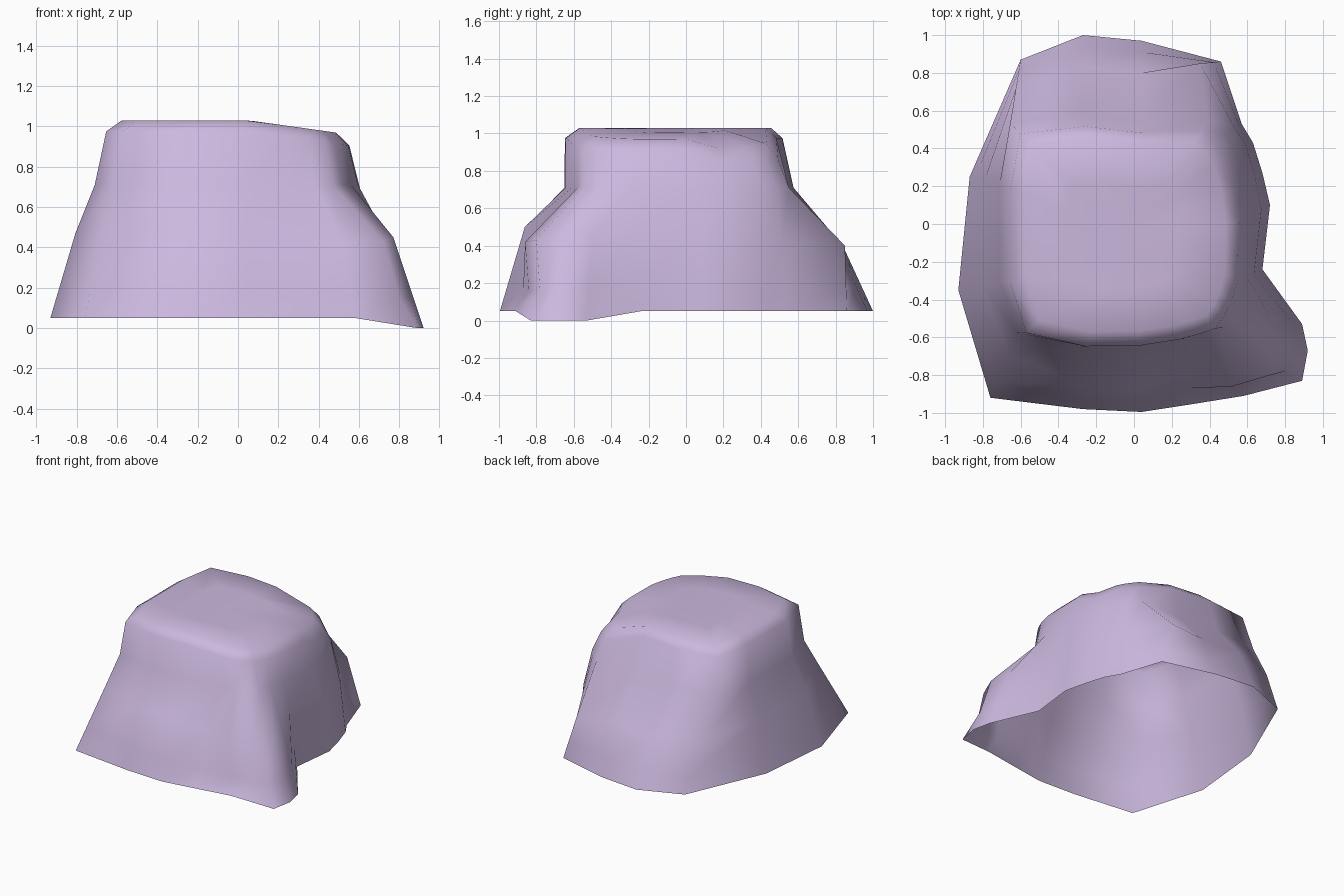
import bpy
from mathutils import Vector

if "Cube" in bpy.data.objects:
    bpy.data.objects.remove(bpy.data.objects["Cube"])

# Each column: foot (x, y) and shoulder (x, y), counter-clockwise from front left
COLUMNS = [
    (-.76, -.92, -.62, -.575), (-.27, -.98, -.28, -.65), (.04, -.995, .04, -.645),
    (.30, -.955, .27, -.61), (.58, -.91, .38, -.58), (.89, -.83, .47, -.55),
    (.92, -.67, .52, -.48), (.89, -.53, .56, -.40), (.68, -.24, .595, -.28),
    (.72, .10, .60, .04), (.68, .27, .575, .23), (.63, .43, .525, .41),
    (.57, .53, .47, .48), (.46, .86, .39, .55), (.04, .97, .04, .54),
    (-.27, 1.0, -.28, .575), (-.60, .87, -.655, .535), (-.87, .25, -.71, .22),
    (-.93, -.35, -.71, -.30),
]
# Waist points that depart from the plain taper: the front dent, the knob, the back spur
WAIST = {3: (.28, -.79, .43), 4: (.52, -.86, .42), 5: (.72, -.80, .43),
         6: (.77, -.66, .45), 7: (.73, -.50, .46), 8: (.635, -.27, .50),
         13: (.35, .85, .40), 14: (.04, .80, .42)}
# Share of the taper reached at the waist on the left side
TAPER = {0: .68, 16: .45, 17: .5, 18: .56}
# Undercut below the knob
ANKLE = {3: (.30, -.87, .17), 4: (.56, -.84, .16), 5: (.80, -.78, .15)}


def slope(x):
    """Top surface falls away toward the right."""
    return .14 * max(0, x - .05)


# Six rings: foot, ankle, waist, shoulder, brow and top edge
rings = [[] for _ in range(6)]
for i, (fx, fy, sx, sy) in enumerate(COLUMNS):
    foot = Vector((fx, fy, 0 if fx > .8 else .05))
    shoulder = Vector((sx, sy, .71))
    waist = foot.lerp(shoulder, TAPER.get(i, .38))
    waist.z = .45 - .05 * fy
    waist = Vector(WAIST.get(i, waist))
    ankle = Vector(ANKLE.get(i, foot.lerp(waist, .35)))
    dip = .07 if sx > .3 and sy > .2 else 0      # worn back right corner
    bx, by = sx * .92, sy * .95 - .03
    brow = Vector((bx, by, .975 - slope(bx) - dip))
    tx, ty = bx * .88, by * .88
    top = Vector((tx, ty, 1.03 - slope(tx) - dip * .7))
    for ring, p in zip(rings, (foot, ankle, waist, shoulder, brow, top)):
        ring.append(p)

# Skin the rings into an open-bottomed shell, closed by an inner ring and a fan
n = len(COLUMNS)
centre = Vector((-.08, -.07, 1.03))
inner = [centre.lerp(p, .55) for p in rings[-1]]
for p in inner:
    p.z = 1.03 - slope(p.x)
rings.append(inner)
verts = [p for ring in rings for p in ring] + [centre]
last = len(rings) - 1
faces = [(r * n + i, r * n + (i + 1) % n, (r + 1) * n + (i + 1) % n, (r + 1) * n + i)
         for r in range(last) for i in range(n)]
faces += [(last * n + i, last * n + (i + 1) % n, len(verts) - 1) for i in range(n)]

mesh = bpy.data.meshes.new("boulder")
mesh.from_pydata(verts, [], faces)
mesh.update()
boulder = bpy.data.objects.new("boulder", mesh)
bpy.context.collection.objects.link(boulder)

# Smooth pale lilac stone
stone = bpy.data.materials.new("lilac_stone")
stone.diffuse_color = (.60, .48, .73, 1)
stone.use_nodes = True
stone.node_tree.nodes["Principled BSDF"].inputs["Base Color"].default_value = stone.diffuse_color
mesh.materials.append(stone)
mesh.shade_smooth()
